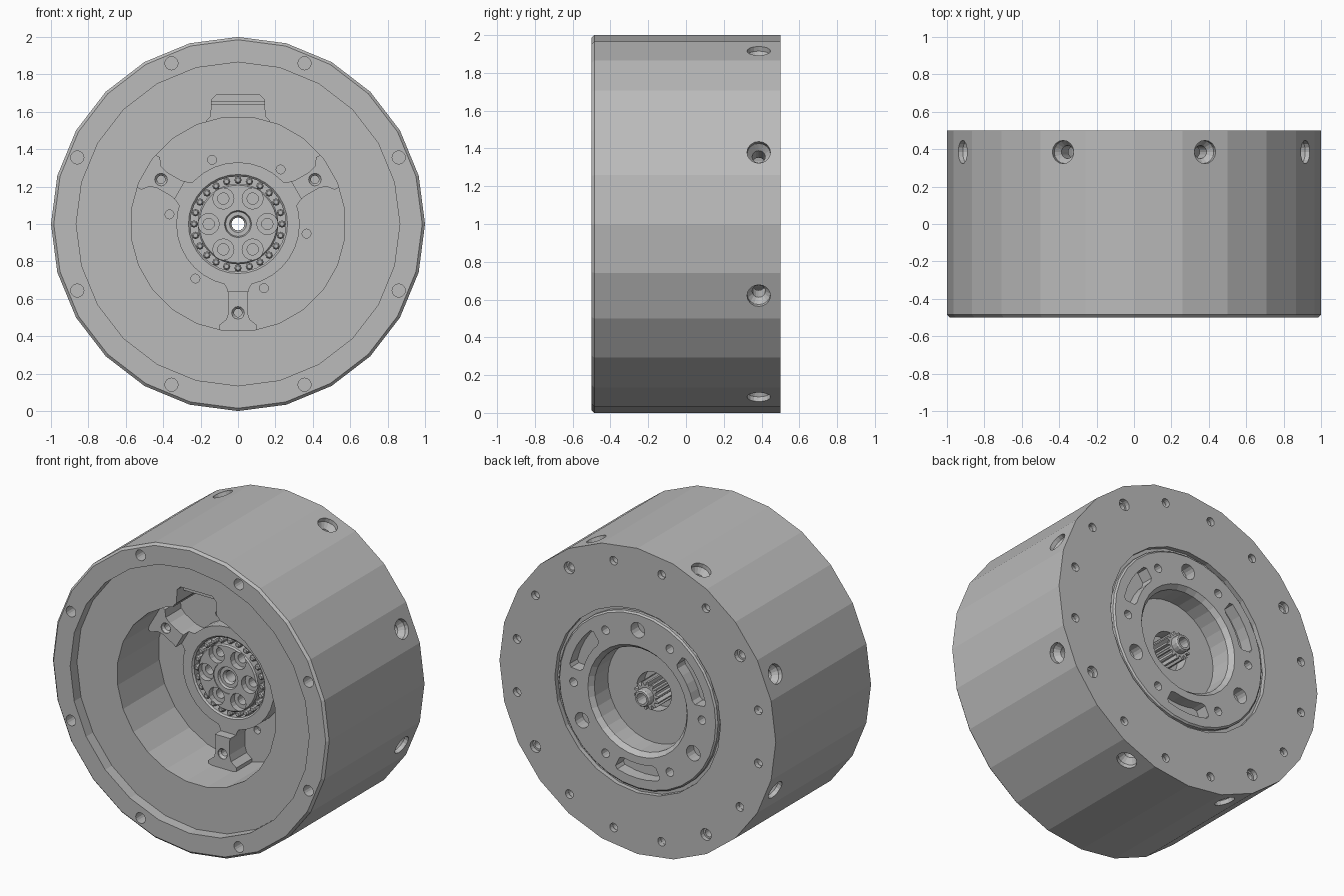
import bpy, bmesh, math
from mathutils import Matrix

if "Cube" in bpy.data.objects:
    bpy.data.objects.remove(bpy.data.objects["Cube"])

TAU = 2 * math.pi
rad = math.radians
grey = bpy.data.materials.new("machined_grey")
grey.use_nodes = True
grey.diffuse_color = (0.5, 0.5, 0.5, 1)
grey.node_tree.nodes["Principled BSDF"].inputs["Base Color"].default_value = (0.5, 0.5, 0.5, 1)


def revolve(bm, profile, n=24, mat=Matrix(), ring=True, phase=0.0):
    """Turn (radius, y) points around the y axis; ring closes the loop, else the ends are capped."""
    loops = []
    for r, y in profile:
        angles = [phase + TAU * i / n for i in range(n)]
        loops.append([bm.verts.new(mat @ Matrix.Translation((r * math.cos(a), y, r * math.sin(a))).translation)
                      for a in angles])
    pairs = list(zip(loops, loops[1:]))
    if ring:
        pairs.append((loops[-1], loops[0]))
    else:
        bm.faces.new(loops[0])
        bm.faces.new(loops[-1])
    for a, b in pairs:
        for i in range(n):
            j = (i + 1) % n
            bm.faces.new((a[i], a[j], b[j], b[i]))


def prism(bm, outline, y0, y1, mat=Matrix()):
    """Extrude an (x, z) outline along y."""
    ends = [[bm.verts.new(mat @ Matrix.Translation((x, y, z)).translation) for x, z in outline]
            for y in (y0, y1)]
    bm.faces.new(ends[0])
    bm.faces.new(ends[1])
    n = len(outline)
    for i in range(n):
        j = (i + 1) % n
        bm.faces.new((ends[0][i], ends[0][j], ends[1][j], ends[1][i]))


def spin(deg):
    """Rotate around the axis so that local x points to the given angle."""
    return Matrix.Rotation(-rad(deg), 4, 'Y')


def at(radius, deg):
    a = rad(deg)
    return Matrix.Translation((radius * math.cos(a), 0, radius * math.sin(a)))


def drill(bm, radius, deg, profile, n=16):
    revolve(bm, profile, n, at(radius, deg), ring=False)


def finish(bm, name, cutter=None):
    """Make the object and subtract the cutter mesh from it."""
    def make(b, label):
        bmesh.ops.recalc_face_normals(b, faces=b.faces[:])
        me = bpy.data.meshes.new(label)
        b.to_mesh(me)
        b.free()
        ob = bpy.data.objects.new(label, me)
        ob.location.z = 1
        bpy.context.scene.collection.objects.link(ob)
        return ob
    ob = make(bm, name)
    if cutter:
        tool = make(cutter, name + "_cutter")
        tool.hide_render = True
        mod = ob.modifiers.new("holes", 'BOOLEAN')
        mod.operation, mod.solver, mod.object = 'DIFFERENCE', 'EXACT', tool
        bpy.context.view_layer.update()
        done = bpy.data.meshes.new_from_object(ob.evaluated_get(bpy.context.evaluated_depsgraph_get()))
        ob.modifiers.clear()
        ob.data = done
        bpy.data.objects.remove(tool)
    ob.data.name = name
    ob.data.materials.clear()
    ob.data.materials.append(grey)
    for p in ob.data.polygons:
        p.material_index = 0
    return ob


def lathe(name, profile, n=24, cutter=None, phase=0.0):
    bm = bmesh.new()
    revolve(bm, profile, n, phase=phase)
    return finish(bm, name, cutter)


half_step = TAU / 48

# Outer housing: front screw holes, countersunk radial holes, rear threaded holes
cut = bmesh.new()
for k in range(8):
    deg = 22.5 + 45 * k
    drill(cut, 0.93, deg, [(0.035, -0.6), (0.035, -0.4)])
    turn = spin(deg) @ Matrix.Translation((0, 0.385, 0)) @ Matrix.Rotation(-math.pi / 2, 4, 'Z')
    revolve(cut, [(0.035, 0.7), (0.035, 0.93), (0.062, 0.965), (0.062, 1.1)], 16, turn, ring=False)
for k in range(16):
    drill(cut, 0.89, 11.25 + 22.5 * k, [(0.026, 0.4), (0.026, 0.6)])
lathe("outer_housing", [(0.985, -0.5), (1, -0.485), (1, 0.47), (0.84, 0.47),
                        (0.84, -0.41), (0.865, -0.41), (0.865, -0.5)], cutter=cut)

# Rear cover plate, every fourth hole larger
cut = bmesh.new()
for k in range(16):
    r = 0.038 if k % 4 == 2 else 0.028
    drill(cut, 0.89, 11.25 + 22.5 * k, [(r, 0.4), (r, 0.6)])
lathe("rear_plate", [(0.60, 0.47), (1, 0.47), (1, 0.5), (0.60, 0.5)], cutter=cut)
lathe("rear_groove_floor", [(0.54, 0.44), (0.66, 0.44), (0.66, 0.47), (0.54, 0.47)])

# Front flange with deep bore and a cable notch at the top
cut = bmesh.new()
side = [(0.17, 0.5), (0.165, 0.555), (0.145, 0.575), (0.14, 0.665), (0.115, 0.69)]
prism(cut, side + [(-x, z) for x, z in reversed(side)], -0.6, -0.1)
lathe("front_flange", [(0.575, -0.43), (0.88, -0.43), (0.88, -0.39), (0.75, -0.39),
                       (0.75, 0.03), (0.575, 0.03)], cutter=cut, phase=half_step)
bm = bmesh.new()
prism(bm, [(-0.142, 0.635), (0.142, 0.635), (0.142, 0.655), (-0.142, 0.655)], -0.36, -0.09)
finish(bm, "notch_ledge")

# Bore floor with pin holes
cut = bmesh.new()
for k in range(6):
    drill(cut, 0.37, 52 + 60 * k, [(0.024, -0.1), (0.024, 0.04)], 12)
lathe("bore_floor", [(0.035, 0), (0.60, 0), (0.60, 0.06), (0.035, 0.06)],
      cutter=cut, phase=half_step)

# Three-arm bearing carrier
lathe("carrier_ring", [(0.255, -0.09), (0.265, -0.1), (0.33, -0.1), (0.33, 0.02), (0.255, 0.02)], 32)
edge = [(0.3, 0.085), (0.345, 0.06), (0.38, 0.05), (0.47, 0.05), (0.51, 0.062), (0.54, 0.1), (0.59, 0.1)]
for name, deg in (("left_arm", 30), ("right_arm", 150), ("lower_arm", 270)):
    bm, cut = bmesh.new(), bmesh.new()
    prism(bm, edge + [(x, -z) for x, z in reversed(edge)], -0.16, 0.02, spin(deg))
    drill(cut, 0.475, deg, [(0.034, -0.2), (0.034, -0.155), (0.022, -0.14), (0.022, -0.06)], 12)
    # the arm tops step down to the ring near the hub
    prism(cut, [(0.2, -0.2), (0.36, -0.2), (0.36, 0.2), (0.2, 0.2)], -0.3, -0.1, spin(deg))
    finish(bm, name, cut)

# Bearing rollers around the hub
bm = bmesh.new()
for k in range(24):
    revolve(bm, [(0.012, -0.095), (0.02, -0.085), (0.02, 0.01)], 8, at(0.235, 15 * k), ring=False)
finish(bm, "bearing_rollers")

# Output hub with six stepped holes
cut = bmesh.new()
for k in range(6):
    drill(cut, 0.157, 60 * k, [(0.056, -0.2), (0.056, -0.07), (0.03, -0.07), (0.03, -0.01)])
lathe("hub", [(0.035, -0.075), (0.045, -0.09), (0.066, -0.09), (0.072, -0.105), (0.1, -0.105),
              (0.1, -0.11), (0.208, -0.11), (0.216, -0.1), (0.216, 0.02), (0.035, 0.02)], 32, cut)

# Rear output flange: bolt holes, dowel holes and curved slots
cut = bmesh.new()
for k in range(3):
    drill(cut, 0.465, 90 + 120 * k, [(0.05, 0.425), (0.05, 0.6)])
    mid = 30 + 120 * k
    outer = [(r * math.cos(rad(d)), r * math.sin(rad(d)))
             for r, sweep in ((0.505, (-17, -8, 0, 8, 17)), (0.49, (19,)), (0.425, (18,)),
                              (0.41, (15, 8, 0, -8, -15)), (0.425, (-18,)), (0.49, (-19,)))
             for d in sweep]
    prism(cut, outer, 0.42, 0.6, spin(mid))
for k in range(6):
    drill(cut, 0.465, 60 * k, [(0.028, 0.425), (0.028, 0.6)], 12)
lathe("output_flange", [(0.125, 0.33), (0.335, 0.33), (0.335, 0.47), (0.36, 0.5), (0.565, 0.5),
                        (0.575, 0.49), (0.575, 0.41), (0.36, 0.41), (0.36, 0.2), (0.125, 0.2)],
      32, cut)
lathe("pinion_seat", [(0.035, 0.2), (0.14, 0.2), (0.14, 0.25), (0.035, 0.25)])

# Hollow drive shaft with a toothed pinion
lathe("drive_shaft", [(0.035, 0.02), (0.055, 0.02), (0.055, 0.45), (0.048, 0.46), (0.035, 0.46)], 16)
bm, cut = bmesh.new(), bmesh.new()
teeth = 14
gear = []
for i in range(teeth):
    for part, r in ((0, 0.068), (0.35, 0.068), (0.5, 0.09), (0.8, 0.09)):
        a = TAU * (i + part) / teeth
        gear.append((r * math.cos(a), r * math.sin(a)))
prism(bm, gear, 0.24, 0.41)
drill(cut, 0, 0, [(0.05, 0.1), (0.05, 0.6)])
finish(bm, "pinion", cut)
